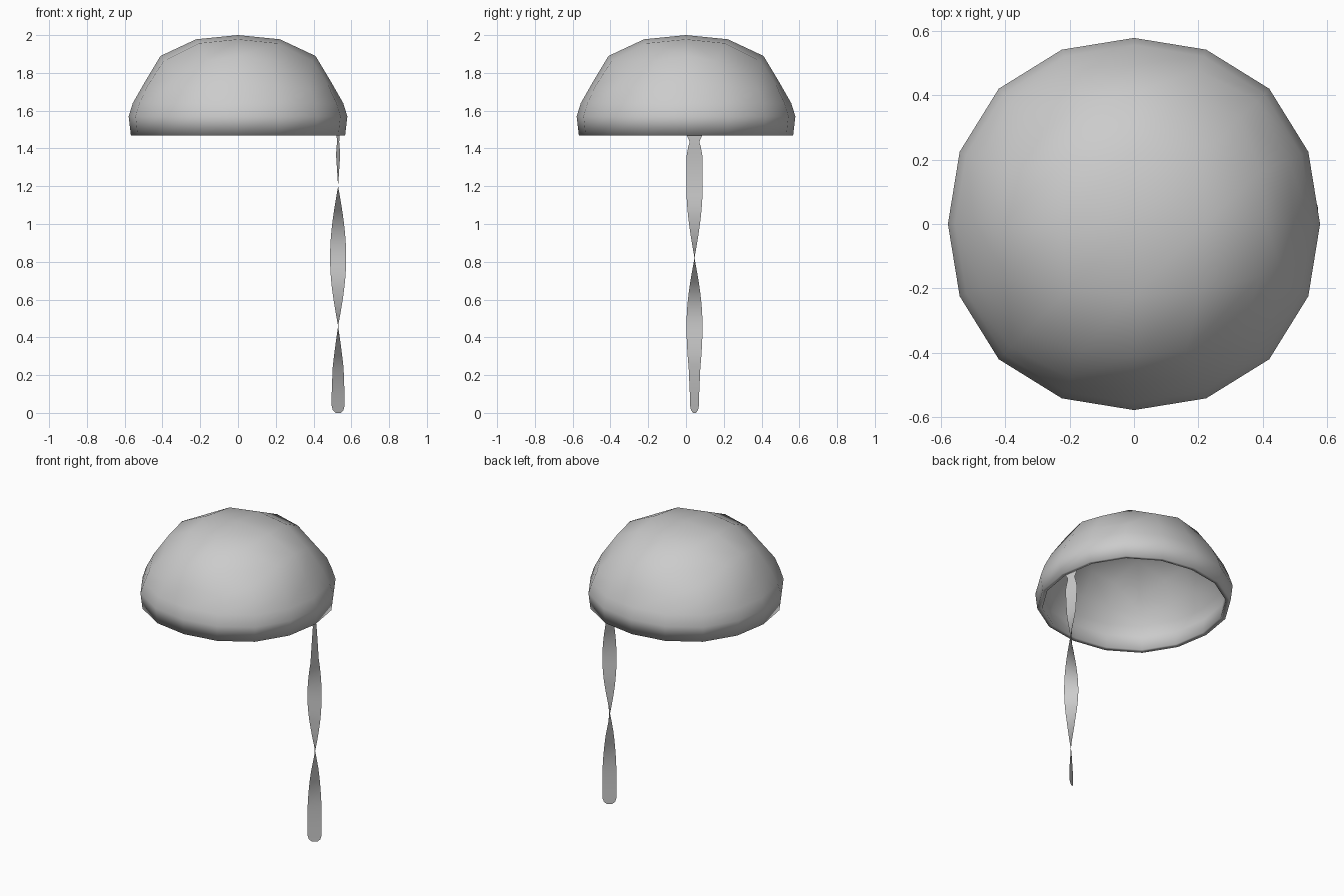
import bpy, bmesh, math
from mathutils import Vector

if "Cube" in bpy.data.objects:
    bpy.data.objects.remove(bpy.data.objects["Cube"])


def interp(keys, t):
    for (a, va), (b, vb) in zip(keys, keys[1:]):
        if t <= b:
            return va + (vb - va) * max(0.0, (t - a) / (b - a))
    return keys[-1][1]


def finish(name, bm, angle):
    mesh = bpy.data.meshes.new(name)
    bm.to_mesh(mesh)
    bm.free()
    obj = bpy.data.objects.new(name, mesh)
    bpy.context.collection.objects.link(obj)
    bpy.ops.object.select_all(action='DESELECT')
    obj.select_set(True)
    bpy.context.view_layer.objects.active = obj
    bpy.ops.object.shade_smooth_by_angle(angle=math.radians(angle))
    return obj


# dome: rounded 4x4 grid cap, extended down the sides in 16-sided rings
bm = bmesh.new()
bmesh.ops.create_grid(bm, x_segments=4, y_segments=4, size=1)
# height against distance from the axis
PROFILE = [(0, 2.0), (0.23, 1.977), (0.33, 1.945), (0.41, 1.89), (0.49, 1.76), (0.56, 1.63)]
for v in bm.verts:
    d = Vector((math.tan(v.co.x * math.pi / 4), math.tan(v.co.y * math.pi / 4), 1)).normalized()
    r = 0.58 * d.xy.length
    v.co = (d.x * 0.58, d.y * 0.58, interp(PROFILE, r))
for radius, z in [(0.497, 1.745), (0.557, 1.64), (0.579, 1.57), (0.567, 1.468)]:
    edges = [e for e in bm.edges if e.is_boundary]
    new = bmesh.ops.extrude_edge_only(bm, edges=edges)["geom"]
    for v in (g for g in new if isinstance(g, bmesh.types.BMVert)):
        a = math.atan2(v.co.y, v.co.x)
        k = round(a / (math.pi / 8)) * math.pi / 8
        bulge = 1 + 0.028 * math.sin(2 * k) ** 2    # slightly fuller diagonals
        corner = 0.03 * math.sin(2 * k) ** 2 if z > 1.7 else 0
        v.co = (math.cos(k) * (radius + corner) * bulge,
                math.sin(k) * (radius + corner) * bulge, z - corner)
bmesh.ops.recalc_face_normals(bm, faces=bm.faces)
if max(bm.faces, key=lambda f: f.calc_center_median().z).normal.z < 0:
    bmesh.ops.reverse_faces(bm, faces=bm.faces)
dome = finish("dome_shell", bm, 50)
shell = dome.modifiers.new("thickness", 'SOLIDIFY')
shell.thickness = 0.03
shell.offset = -1

# hanging ribbon: flat strip twisted about its vertical centre line
TWIST = [(0, -147), (0.1, -144), (0.24, -133), (0.46, -90), (0.82, 0), (1.2, 90), (1.37, 105), (1.5, 100)]
HALF = [(0, 0.016), (0.015, 0.034), (0.04, 0.042), (1.36, 0.043), (1.40, 0.037), (1.435, 0.026),
        (1.455, 0.035), (1.475, 0.046), (1.5, 0.046)]
heights = [0, 0.015, 0.04] + [0.04 + 0.033 * i for i in range(1, 41)] + [1.38, 1.41, 1.435, 1.455, 1.475, 1.485]
bm = bmesh.new()
previous = None
for z in heights:
    a, h = math.radians(interp(TWIST, z)), interp(HALF, z)
    c, s = h * math.cos(a), h * math.sin(a)
    row = [bm.verts.new((0.53 - c, 0.045 - s, z)), bm.verts.new((0.53 + c, 0.045 + s, z))]
    if previous:
        bm.faces.new((previous[0], previous[1], row[1], row[0]))
    previous = row
finish("twisted_ribbon", bm, 60)
